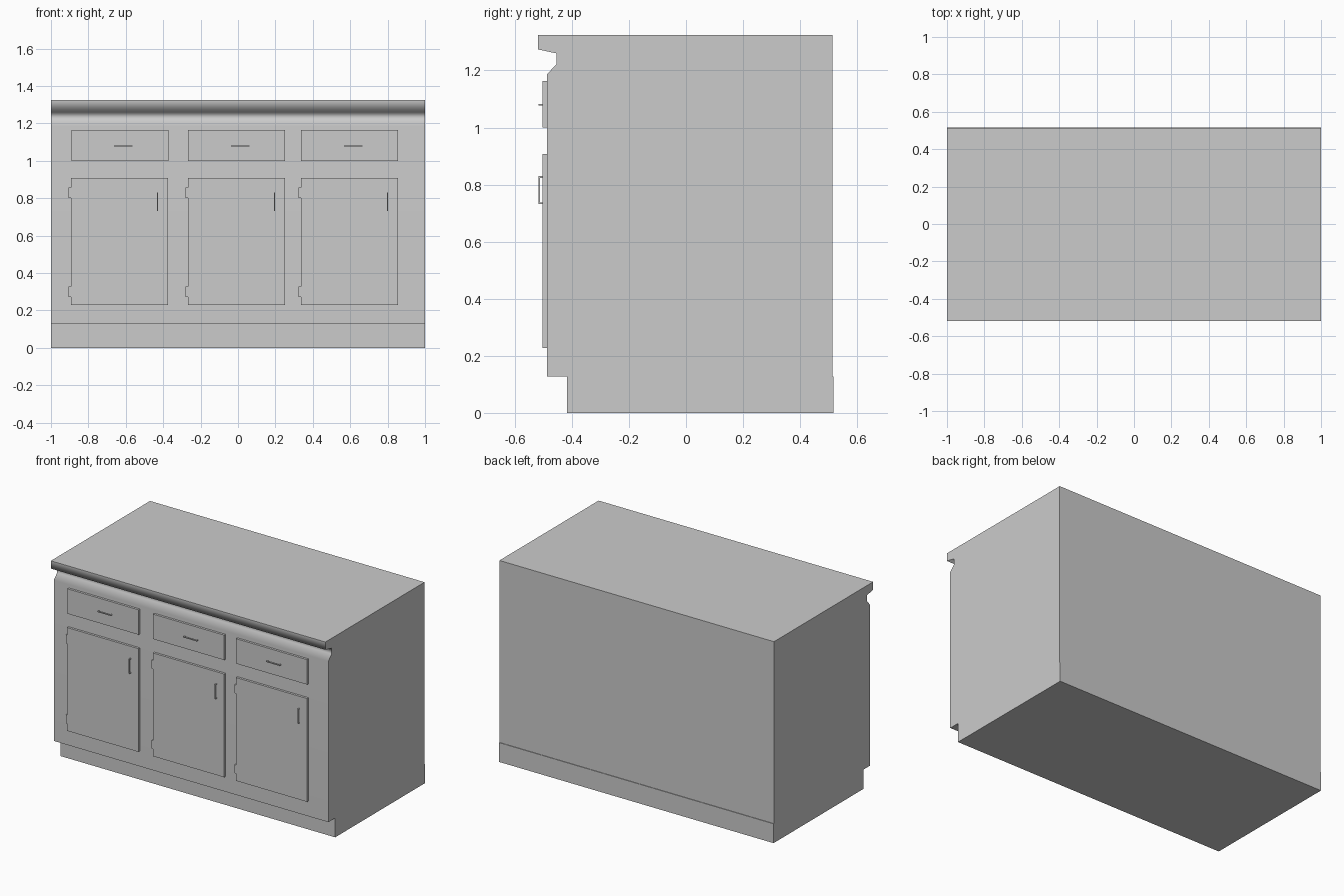
import bpy, bmesh

if "Cube" in bpy.data.objects:
    bpy.data.objects.remove(bpy.data.objects["Cube"])


def finish(name, bm):
    bmesh.ops.recalc_face_normals(bm, faces=bm.faces[:])
    mesh = bpy.data.meshes.new(name)
    bm.to_mesh(mesh)
    bm.free()
    obj = bpy.data.objects.new(name, mesh)
    bpy.context.collection.objects.link(obj)
    return obj


def box(name, x, y, z):
    """Box from (min, max) ranges on each axis."""
    bm = bmesh.new()
    bmesh.ops.create_cube(bm, size=1)
    for v in bm.verts:
        v.co = [r[0] if c < 0 else r[1] for c, r in zip(v.co, (x, y, z))]
    return finish(name, bm)


def extrude(name, points, vec, smooth_edges=()):
    """Extrude a closed outline; chosen side strips are smooth shaded."""
    bm = bmesh.new()
    n = len(points)
    a = [bm.verts.new(p) for p in points]
    b = [bm.verts.new([p[i] + vec[i] for i in range(3)]) for p in points]
    bm.faces.new(a)
    bm.faces.new(b[::-1])
    for i in range(n):
        j = (i + 1) % n
        f = bm.faces.new((a[i], b[i], b[j], a[j]))
        f.smooth = i in smooth_edges
    for e in bm.edges:
        e.smooth = all(f.smooth for f in e.link_faces)
    return finish(name, bm)


BODY_Y, DOOR_Y, PULL_Y = -0.488, -0.503, -0.517

# Cabinet body with overhanging counter lip and cove, one side profile
profile = [(0.513, 1.325), (-0.519, 1.325), (-0.519, 1.274), (-0.454, 1.26),
           (-0.454, 1.222), (BODY_Y, 1.186), (BODY_Y, 0.127), (0.513, 0.127)]
body = extrude("cabinet_body", [(-1, y, z) for y, z in profile], (2, 0, 0),
               smooth_edges=(1, 2, 3, 4, 5))
body.modifiers.new("weighted_normals", 'WEIGHTED_NORMAL').keep_sharp = True

# Recessed toe kick base
box("toe_kick_base", (-1, 1), (-0.417, 0.517), (0, 0.127))


# Square-bar pull: a U-shaped outline given along/out, vertical or horizontal
def pull(name, x, z, vertical):
    h, t, w = 0.049, 0.006, 0.006
    u = [(-h, DOOR_Y), (-h, PULL_Y), (h, PULL_Y), (h, DOOR_Y),
         (h - t, DOOR_Y), (h - t, PULL_Y + t), (-h + t, PULL_Y + t), (-h + t, DOOR_Y)]
    if vertical:
        extrude(name, [(x - w / 2, y, z + s) for s, y in u], (w, 0, 0))
    else:
        extrude(name, [(x + s, y, z - w / 2) for s, y in u], (0, 0, w))


# Three bays: (door left edge, drawer left edge)
for i, (door_x, drawer_x) in enumerate(((-0.893, -0.89), (-0.267, -0.267), (0.337, 0.337)), 1):
    box(f"drawer_front_{i}", (drawer_x, drawer_x + 0.519), (DOOR_Y, BODY_Y), (1.0, 1.164))
    pull(f"drawer_pull_{i}", door_x + 0.279, 1.08, False)
    box(f"door_{i}", (door_x, door_x + 0.519), (DOOR_Y, BODY_Y), (0.228, 0.908))
    pull(f"door_pull_{i}", door_x + 0.462, 0.781, True)
    # Hinge plates on the left edge
    for part, z in (("upper", 0.828), ("lower", 0.301)):
        box(f"{part}_hinge_{i}", (door_x - 0.013, door_x), (-0.498, BODY_Y), (z - 0.028, z + 0.028))
